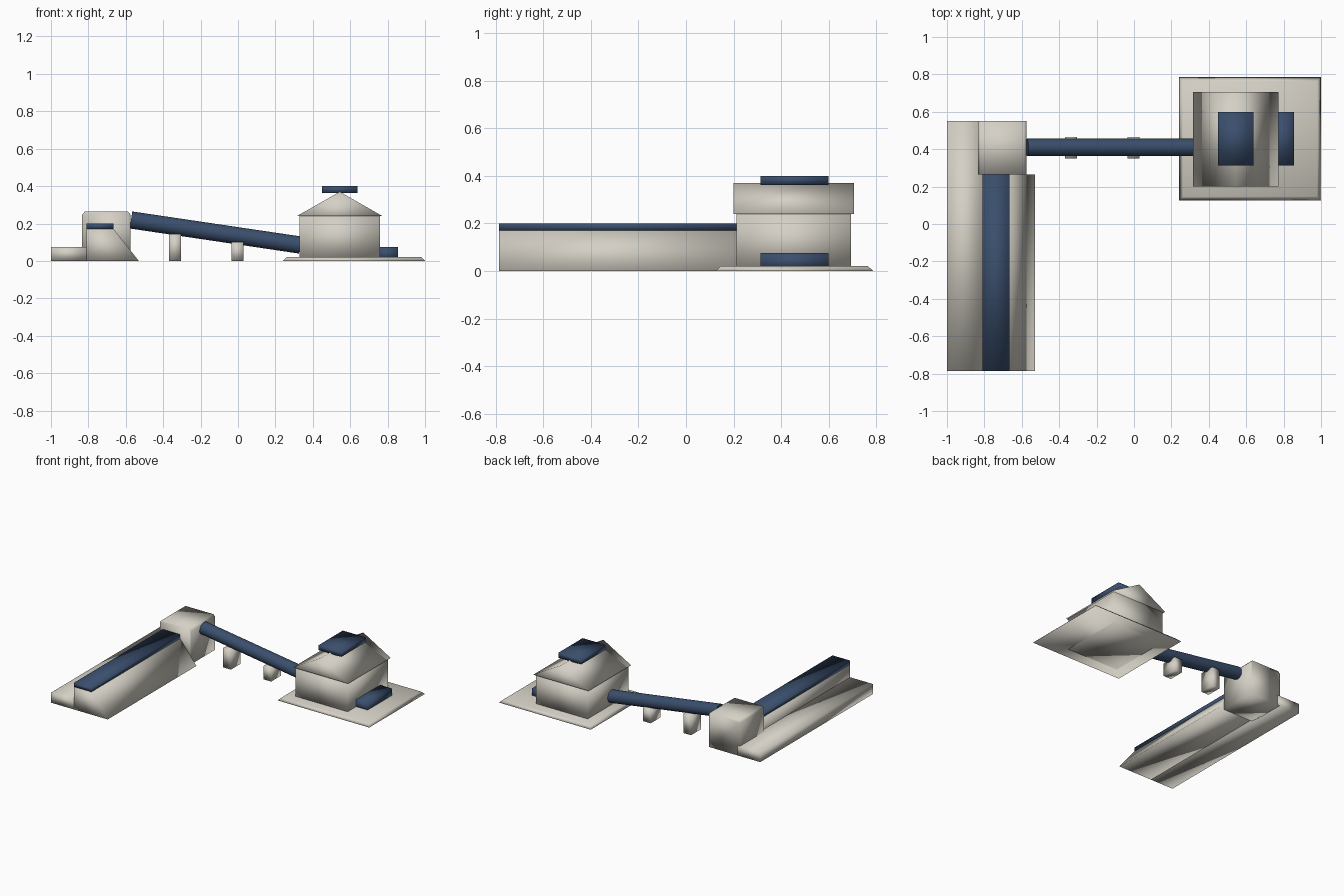
import bpy, bmesh, math
from mathutils import Vector

cube = bpy.data.objects.get("Cube")
if cube:
    bpy.data.objects.remove(cube, do_unlink=True)


def material(name, rgb):
    m = bpy.data.materials.new(name)
    m.use_nodes = True
    m.diffuse_color = (*rgb, 1)
    m.node_tree.nodes["Principled BSDF"].inputs["Base Color"].default_value = (*rgb, 1)
    return m


concrete = material("concrete", (0.66, 0.63, 0.56))
blue = material("dark blue", (0.042, 0.076, 0.15))


def finish(name, bm, mat):
    bmesh.ops.recalc_face_normals(bm, faces=bm.faces[:])
    for f in bm.faces:
        f.smooth = True
    mesh = bpy.data.meshes.new(name)
    bm.to_mesh(mesh)
    bm.free()
    mesh.materials.append(mat)
    ob = bpy.data.objects.new(name, mesh)
    bpy.context.collection.objects.link(ob)
    return ob


def extrude_y(name, profile, y0, y1, mat):
    """Extrude an x-z profile from y0 to y1."""
    bm = bmesh.new()
    front = bm.faces.new([bm.verts.new((x, y0, z)) for x, z in profile])
    out = bmesh.ops.extrude_face_region(bm, geom=[front])
    moved = [v for v in out["geom"] if isinstance(v, bmesh.types.BMVert)]
    bmesh.ops.translate(bm, verts=moved, vec=(0, y1 - y0, 0))
    return finish(name, bm, mat)


def box(name, x0, x1, y0, y1, z0, z1, mat):
    return extrude_y(name, [(x0, z0), (x1, z0), (x1, z1), (x0, z1)], y0, y1, mat)


# Dam: low apron, sloped wall, road deck
box("apron", -1.0, -0.81, -0.785, 0.55, 0, 0.075, concrete)
extrude_y("dam_wall", [(-0.81, 0), (-0.53, 0), (-0.665, 0.17), (-0.81, 0.17)],
          -0.785, 0.265, concrete)
box("dam_deck", -0.81, -0.665, -0.785, 0.265, 0.17, 0.2, blue)

# Intake block with chamfered top edges
extrude_y("intake_block", [(-0.833, 0), (-0.575, 0), (-0.575, 0.248), (-0.588, 0.263),
                           (-0.82, 0.263), (-0.833, 0.248)], 0.265, 0.55, concrete)

# Sloping pipe
start, end = Vector((-0.572, 0.41, 0.219)), Vector((0.333, 0.41, 0.085))
axis = end - start
bpy.ops.mesh.primitive_cylinder_add(vertices=32, radius=0.046, depth=axis.length,
                                    location=(start + end) / 2,
                                    rotation=axis.to_track_quat("Z", "Y").to_euler())
pipe = bpy.context.object
pipe.name = "pipe"
pipe.data.materials.append(blue)
bpy.ops.object.shade_smooth_by_angle(angle=math.radians(30))

# Pipe supports
for name, x, top in (("upper_support", -0.336, 0.145), ("lower_support", -0.002, 0.1)):
    box(name, x - 0.032, x + 0.032, 0.35, 0.466, 0, top, concrete)

# Ground plate with bevelled rim
bm = bmesh.new()
bmesh.ops.create_cube(bm, size=1)
for v in bm.verts:
    upper = v.co.z > 0
    inset = 0.022 if upper else 0
    v.co = (0.62 + math.copysign(0.38 - inset, v.co.x),
            0.455 + math.copysign(0.33 - inset, v.co.y),
            0.022 if upper else 0.001)
finish("ground_plate", bm, concrete)

# Power house with gabled roof, roof vent and outlet
box("house_walls", 0.33, 0.76, 0.212, 0.692, 0, 0.242, concrete)
extrude_y("house_roof", [(0.315, 0.24), (0.772, 0.24), (0.544, 0.37)], 0.2, 0.705, concrete)
box("roof_vent", 0.45, 0.638, 0.312, 0.598, 0.362, 0.4, blue)
box("outlet", 0.74, 0.856, 0.312, 0.598, 0.002, 0.075, blue)
